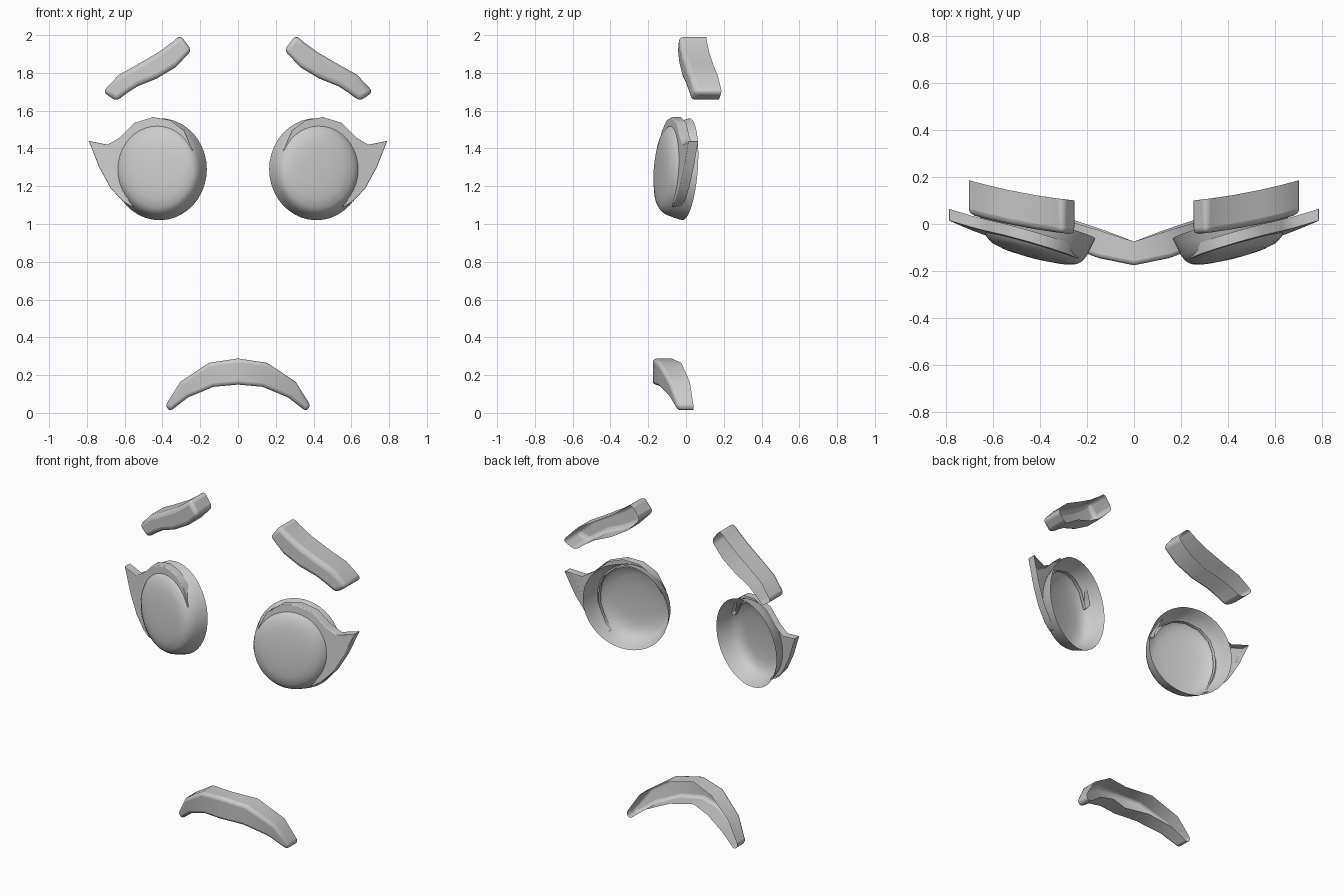
import bpy, bmesh, math

if "Cube" in bpy.data.objects:
    bpy.data.objects.remove(bpy.data.objects["Cube"])


def finish(name, bm, bevel=0.0, merge=False, angle=50):
    bmesh.ops.recalc_face_normals(bm, faces=bm.faces[:])
    # open shells: make sure the front faces -y
    if sum(f.normal.y * f.calc_area() for f in bm.faces) > 0:
        bmesh.ops.reverse_faces(bm, faces=bm.faces[:])
    me = bpy.data.meshes.new(name)
    bm.to_mesh(me)
    bm.free()
    ob = bpy.data.objects.new(name, me)
    bpy.context.collection.objects.link(ob)
    mir = ob.modifiers.new("mirror", 'MIRROR')
    mir.use_mirror_merge = merge
    if bevel:
        bv = ob.modifiers.new("bevel", 'BEVEL')
        bv.width = bevel
        bv.segments = 3
        bv.limit_method = 'ANGLE'
        bv.angle_limit = math.radians(42)
    bpy.ops.object.select_all(action='DESELECT')
    bpy.context.view_layer.objects.active = ob
    ob.select_set(True)
    bpy.ops.object.shade_smooth_by_angle(angle=math.radians(angle))
    return ob


def loft(name, rings, caps, bevel, merge=False, closed=False, angle=50):
    """Skin a list of point rows; caps lists the rows to close."""
    bm = bmesh.new()
    rows = [[bm.verts.new(p) for p in r] for r in rings]
    n = len(rows[0])
    for a, b in zip(rows, rows[1:]):
        for i in range(n if closed else n - 1):
            j = (i + 1) % n
            bm.faces.new((a[i], a[j], b[j], b[i]))
    for c in caps:
        bm.faces.new(rows[c])
    return finish(name, bm, bevel, merge, angle)


def channel(x1, z1, x2, z2, front1, back1, front2, back2):
    """Open-backed U section: upper wall, front, lower wall."""
    return [(x1, back1, z1), (x1, front1, z1), (x2, front2, z2), (x2, back2, z2)]


# eyebrows: upper edge x, z and lower edge x, z
brow = [(.305, 2.0, .245, 1.92), (.345, 1.965, .33, 1.83), (.42, 1.91, .43, 1.77),
        (.54, 1.84, .53, 1.73), (.63, 1.79, .585, 1.695), (.715, 1.70, .645, 1.65)]


def brow_y(x):
    return -.045 + .10 * (x - .25) + .20 * (x - .25) ** 2


loft("eyebrows", [channel(a, b, c, d, brow_y(a), brow_y(a) + .145, brow_y(c), brow_y(c) + .145)
                  for a, b, c, d in brow], [0, -1], .024)

# mouth: upper edge, lower edge, front and back depth
mouth = [(0, .288, 0, .15, -.176, -.075), (.155, .265, .13, .138, -.145, -.025),
         (.305, .165, .265, .082, -.09, .02), (.385, .038, .36, .008, -.045, .04)]
loft("mouth", [channel(a, b, c, d, f, k, f, k) for a, b, c, d, f, k in mouth],
     [-1], .018, merge=True)


# eyes: open bowls tilted outward, centre x, radius x, radius z, depth
def eye_plane(x, z):
    return .25 * (x - .415) + .07 * (z - 1.29)


bowl = [(.415, .25, .27, 0), (.419, .235, .257, -.045), (.422, .219, .242, -.085),
        (.424, .205, .226, -.108), (.424, .183, .202, -.126), (.424, .14, .155, -.138),
        (.424, .08, .09, -.144), (.424, .025, .028, -.146)]
rings = []
for cx, rx, rz, d in bowl:
    ring = []
    for i in range(40):
        t = math.tau * i / 40
        x, z = cx + rx * math.cos(t), 1.29 + rz * math.sin(t)
        ring.append((x, eye_plane(x, z) + d, z))
    rings.append(ring)
loft("eyes", rings, [-1], 0, closed=True)

# eyelids with pointed lash: inner edge x, z and outer edge x, z
lid = [(.25, 1.37, .238, 1.39), (.30, 1.46, .285, 1.495), (.37, 1.505, .36, 1.55),
       (.44, 1.513, .45, 1.566), (.52, 1.487, .55, 1.535), (.58, 1.43, .63, 1.455),
       (.605, 1.37, .69, 1.42), (.615, 1.31, .79, 1.44), (.615, 1.25, .735, 1.30),
       (.60, 1.19, .675, 1.19), (.575, 1.12, .61, 1.12), (.55, 1.09, .56, 1.09)]


def lid_y(x, z):
    return -.058 + .29 * (x - .57) + .06 * (z - 1.29)


loft("eyelids", [[(a, lid_y(a, b) + .025, b), (a, lid_y(a, b), b), (c, lid_y(c, d), d),
                  (c, lid_y(c, d) + .05, d)] for a, b, c, d in lid], [0, -1], .01)
